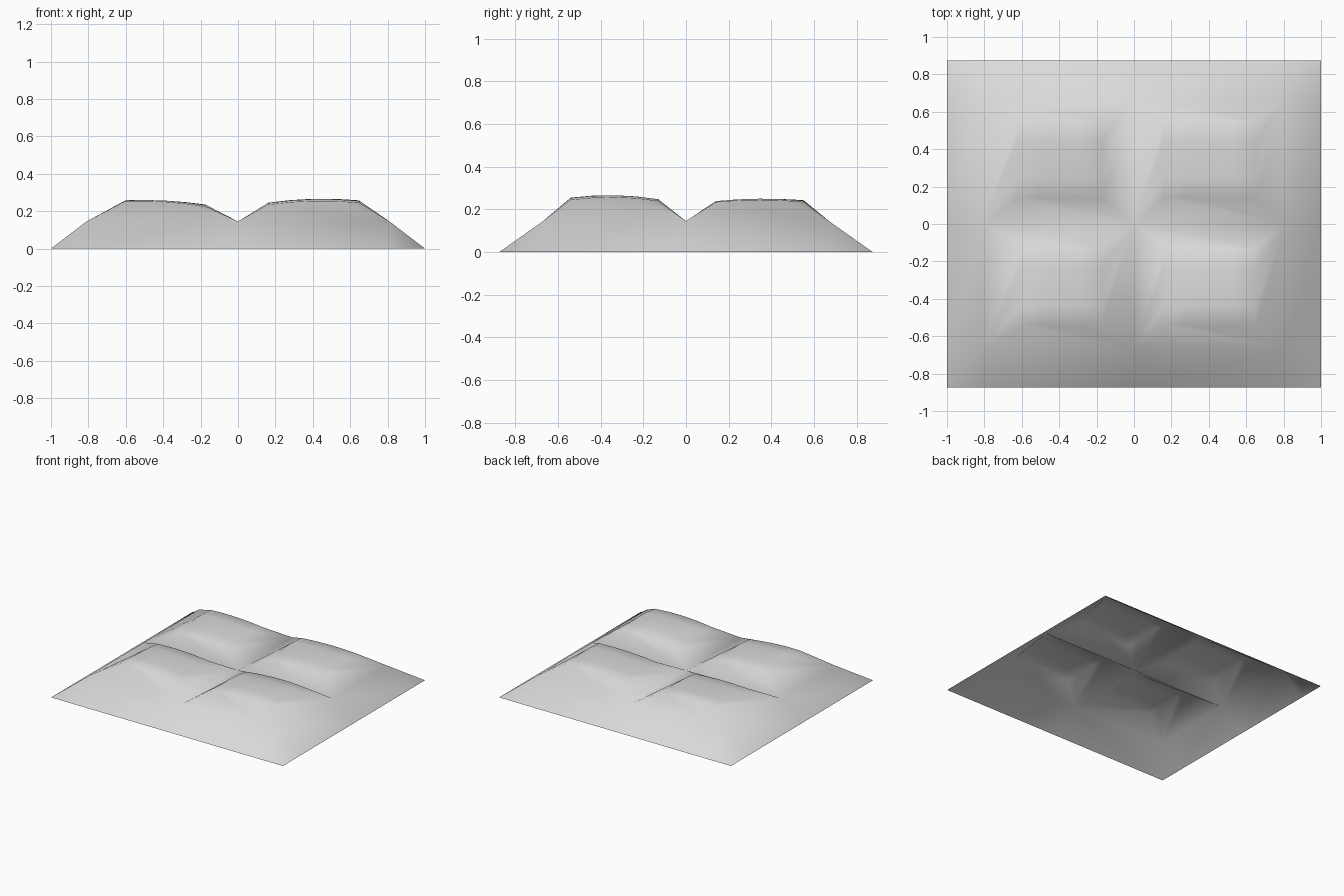
import bpy
import bmesh

cube = bpy.data.objects.get("Cube")
if cube:
    bpy.data.objects.remove(cube, do_unlink=True)

GREY = (0.7, 0.7, 0.7, 1)
RIM_HEIGHT = 0.145
STEPS = 4  # divisions across each cushion top
XS = (-1, -0.81, 0, 0.81, 1)
YS = (-0.875, -0.67, 0, 0.67, 0.875)

# Cushion tops by cell: x range, y range, corner heights (counterclockwise), crown
CUSHIONS = {
    (1, 1): ((-0.60, -0.17), (-0.54, -0.13), (0.255, 0.225, 0.225, 0.24), 0.02),
    (2, 1): ((0.16, 0.65), (-0.54, -0.13), (0.235, 0.245, 0.24, 0.225), 0.03),
    (2, 2): ((0.16, 0.65), (0.14, 0.55), (0.22, 0.235, 0.235, 0.23), 0.02),
    (1, 2): ((-0.62, -0.17), (0.14, 0.55), (0.225, 0.215, 0.225, 0.24), 0.02),
}


def lerp(a, b, t):
    return a + (b - a) * t


def add_cushion(bm, corners, xr, yr, zs, crown):
    """Domed top joined to its cell outline by four sloping walls."""
    top = []
    for j in range(STEPS + 1):
        v = j / STEPS
        row = []
        for i in range(STEPS + 1):
            u = i / STEPS
            z = lerp(lerp(zs[0], zs[1], u), lerp(zs[3], zs[2], u), v)
            z += crown * 2 * (u * (1 - u) + v * (1 - v))
            row.append(bm.verts.new((lerp(*xr, u), lerp(*yr, v), z)))
        top.append(row)
    for j in range(STEPS):
        for i in range(STEPS):
            bm.faces.new((top[j][i], top[j][i + 1],
                          top[j + 1][i + 1], top[j + 1][i]))
    sides = (top[0],
             [row[-1] for row in top],
             top[-1][::-1],
             [row[0] for row in top][::-1])
    for k, side in enumerate(sides):
        bm.faces.new([corners[k], corners[(k + 1) % 4]] + side[::-1])


# Base lattice: ground border, raised rim and the two crossing valleys
bm = bmesh.new()
last = len(XS) - 1
grid = [[bm.verts.new((x, y, 0 if i in (0, last) or j in (0, last) else RIM_HEIGHT))
         for i, x in enumerate(XS)] for j, y in enumerate(YS)]

# Sloping skirt around the outside, cushions in the middle cells
for j in range(last):
    for i in range(last):
        corners = (grid[j][i], grid[j][i + 1], grid[j + 1][i + 1], grid[j + 1][i])
        if (i, j) in CUSHIONS:
            add_cushion(bm, corners, *CUSHIONS[i, j])
        else:
            bm.faces.new(corners)

for face in bm.faces:
    face.smooth = True
mesh = bpy.data.meshes.new("cushioned_sheet")
bm.to_mesh(mesh)
bm.free()

# Single plain colour
material = bpy.data.materials.new("light_grey")
material.use_nodes = True
material.diffuse_color = GREY
material.node_tree.nodes["Principled BSDF"].inputs["Base Color"].default_value = GREY
mesh.materials.append(material)

sheet = bpy.data.objects.new("cushioned_sheet", mesh)
bpy.context.collection.objects.link(sheet)
